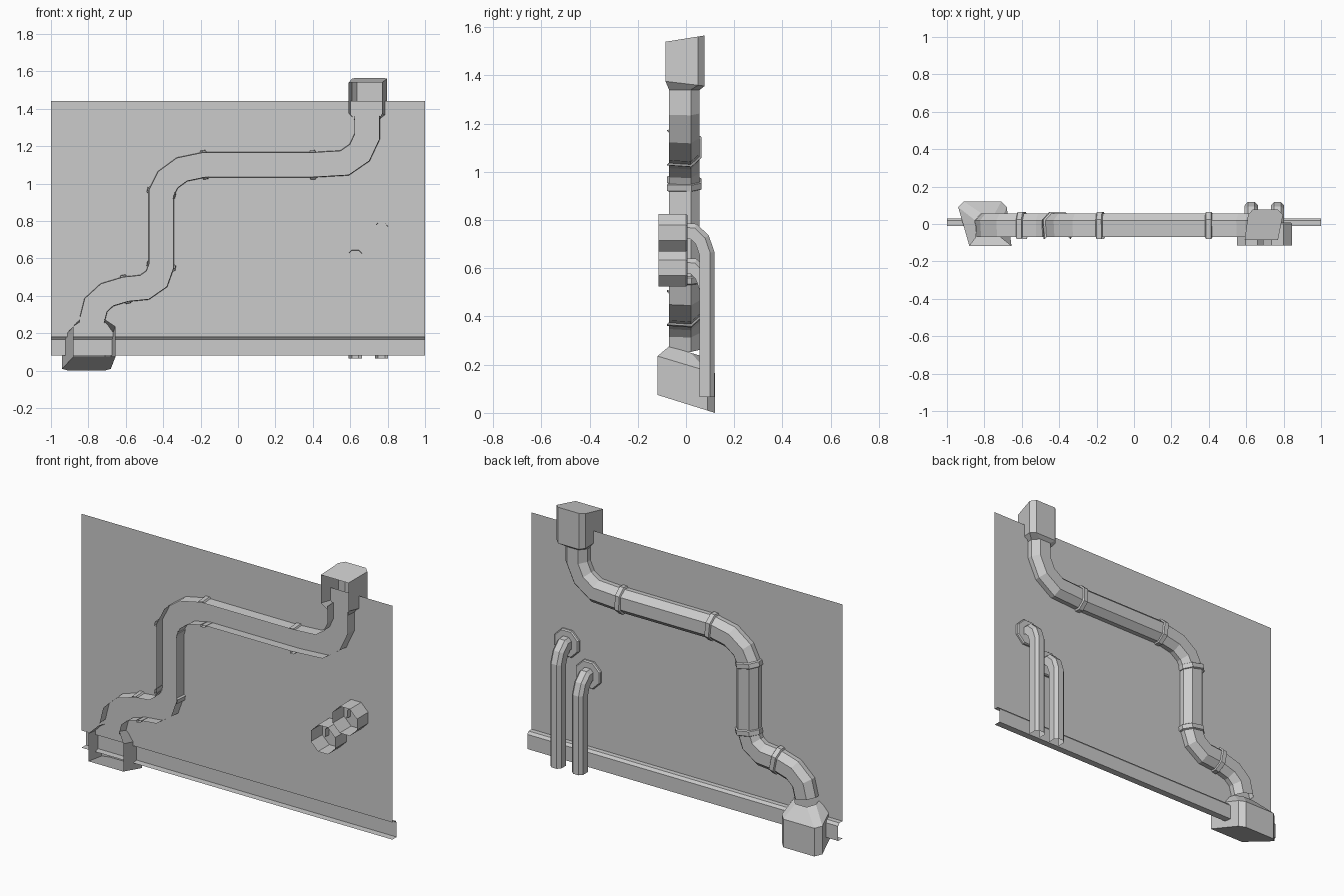
import bpy, bmesh, math
from mathutils import Vector

if "Cube" in bpy.data.objects:
    bpy.data.objects.remove(bpy.data.objects["Cube"])

def make(name, bm):
    bmesh.ops.recalc_face_normals(bm, faces=bm.faces)
    me = bpy.data.meshes.new(name)
    bm.to_mesh(me)
    bm.free()
    ob = bpy.data.objects.new(name, me)
    bpy.context.collection.objects.link(ob)
    return ob

def shell(name, rings, cap=False):
    """Skin between open rings of equal length; optionally cap the last ring."""
    bm = bmesh.new()
    vs = [[bm.verts.new(p) for p in r] for r in rings]
    for a, b in zip(vs, vs[1:]):
        for i in range(len(a) - 1):
            bm.faces.new((a[i], a[i + 1], b[i + 1], b[i]))
    if cap:
        bm.faces.new(vs[-1])
    return make(name, bm)

def tangents(path):
    """Mitred in-plane direction and stretch at each path point."""
    out = []
    for i, p in enumerate(path):
        a = (p - path[i - 1]).normalized() if i else None
        b = (path[i + 1] - p).normalized() if i < len(path) - 1 else None
        a, b = a or b, b or a
        t = (a + b).normalized()
        out.append((t, 1 / t.dot(a)))
    return out

def ring(p, t, side, profile, stretch=1.0, scale=1.0):
    n = t.cross(side)
    return [p + n * u * stretch * scale + side * v * scale for u, v in profile]

def sweep(name, path, side, profile):
    return shell(name, [ring(p, t, side, profile, s)
                        for p, (t, s) in zip(path, tangents(path))])

X, Y = Vector((1, 0, 0)), Vector((0, 1, 0))
WALL = -0.01

# wall panel
shell("wall_panel", [[(x, WALL, 0.18), (x, WALL, 1.44)] for x in (-1, 1)])

# skirting strip along the bottom
skirt = [(WALL, 0.18), (0.018, 0.18), (0.03, 0.165), (0.03, 0.08), (WALL, 0.08)]
shell("skirting", [[(x, y, z) for y, z in skirt] for x in (-1, 1)])

# main duct, open on the wall side
duct = [(-0.064, -0.07), (-0.07, 0.02), (-0.036, 0.057),
        (0.036, 0.057), (0.07, 0.02), (0.064, -0.07)]
route = [(0.69, 1.36), (0.69, 1.25), (0.65, 1.165), (0.57, 1.11), (0.40, 1.10),
         (-0.18, 1.10), (-0.30, 1.075), (-0.375, 1.02), (-0.41, 0.95),
         (-0.41, 0.56), (-0.435, 0.49), (-0.50, 0.445), (-0.60, 0.435),
         (-0.70, 0.405), (-0.76, 0.35), (-0.78, 0.27)]
path = [Vector((x, 0, z)) for x, z in route]
sweep("main_duct", path, Y, duct)

# collars at the duct joints
tans = tangents(path)
for k, i in enumerate((4, 5, 8, 9, 12)):
    t = tans[i][0]
    shell(f"duct_collar_{k + 1}",
          [ring(path[i] + t * d, t, Y, duct, 1, s)
           for d, s in ((-0.018, 1.0), (-0.013, 1.14), (0.013, 1.14), (0.018, 1.0))])

# lower outlet box: neck, sloping shoulder, slanted bottom
low = [(-0.88, -0.118), (-0.94, 0.09), (-0.91, 0.12),
       (-0.71, 0.12), (-0.68, 0.09), (-0.655, -0.118)]
shell("lower_box", [
    [(-0.78 + u, v, 0.255 - 0.3 * v) for u, v in duct],
    [(x, y, 0.2 - 0.3 * y) for x, y in low],
    [(x, y, 0.0375 - 0.3125 * y) for x, y in low]], cap=True)

# upper inlet box
up = [(0.592, -0.085), (0.61, 0.05), (0.635, 0.077),
      (0.77, 0.077), (0.797, 0.05), (0.77, -0.085)]
shell("upper_box", [
    [(0.69 + u, v, 1.34) for u, v in duct],
    [(x, y, 1.365 - 0.12 * y) for x, y in up],
    [(x, y, 1.553 + 0.16 * y) for x, y in up]], cap=True)

# two small pipes with octagonal wall flanges
small = [(-0.03, -0.035), (0.015, -0.035), (0.033, -0.018),
         (0.033, 0.018), (0.015, 0.035), (-0.03, 0.035)]
for k, (x, h) in enumerate(((0.627, 0.612), (0.767, 0.757))):
    bend = [(0.085, 0.065), (0.085, h - 0.095), (0.066, h - 0.04),
            (0.03, h - 0.005), (-0.045, h)]
    sweep(f"small_pipe_{k + 1}", [Vector((x, y, z)) for y, z in bend], X, small)
    rings = []
    for y, r in ((-0.115, 0.084), (0.0, 0.084), (0.007, 0.078)):
        rings.append([(x + r * math.cos(a), y, h - 0.01 + r * math.sin(a))
                      for a in [math.pi / 8 + j * math.pi / 4 for j in range(9)]])
    flange = shell(f"wall_flange_{k + 1}", rings)
    bm = bmesh.new()
    bm.from_mesh(flange.data)
    bmesh.ops.remove_doubles(bm, verts=bm.verts, dist=1e-4)
    bmesh.ops.holes_fill(bm, edges=[e for e in bm.edges if e.is_boundary
                                    and all(v.co.y > 0 for v in e.verts)], sides=8)
    bmesh.ops.recalc_face_normals(bm, faces=bm.faces)
    bm.to_mesh(flange.data)
    bm.free()
